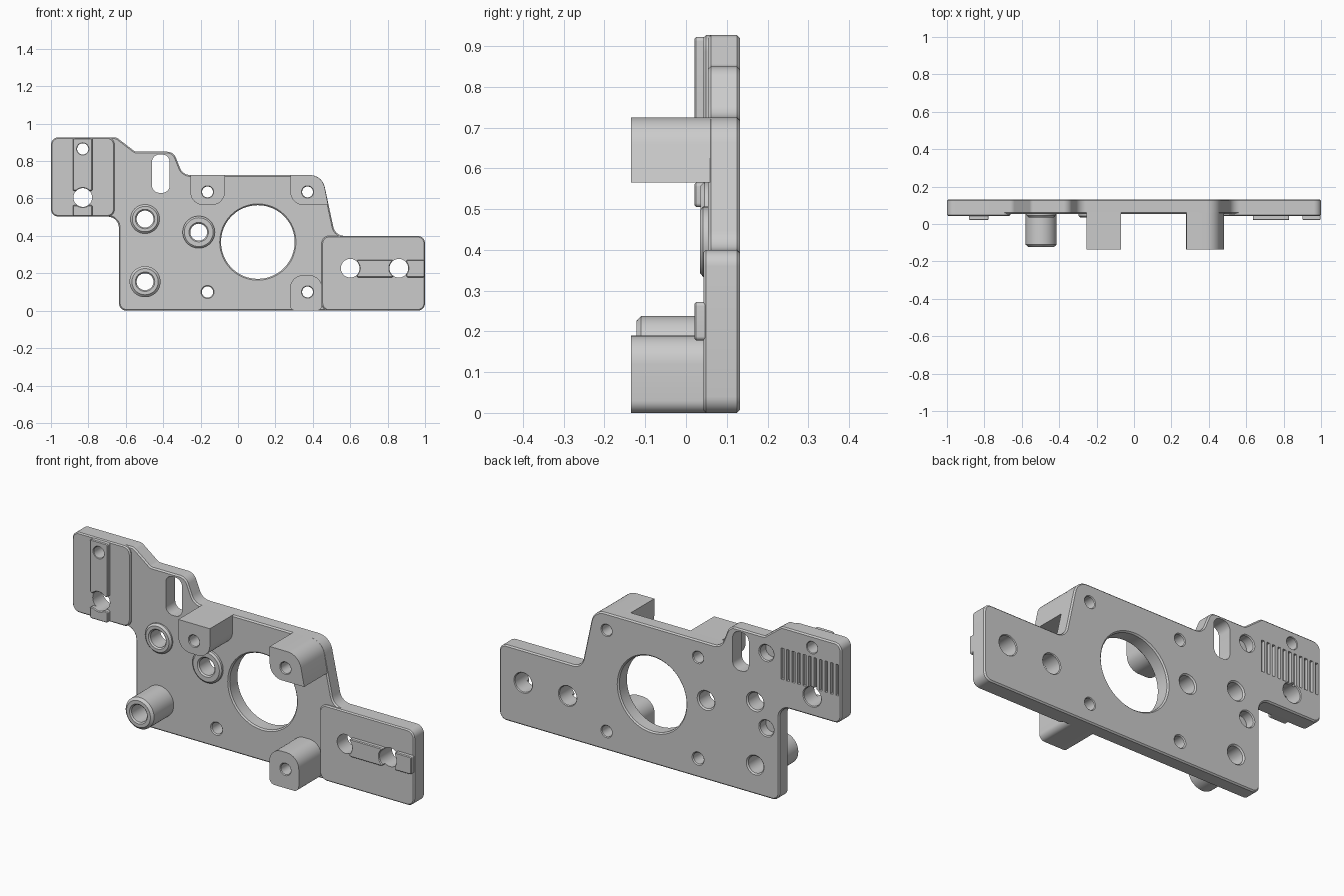
import bpy, bmesh, math
from mathutils import Vector

if "Cube" in bpy.data.objects:
    bpy.data.objects.remove(bpy.data.objects["Cube"])

grey = bpy.data.materials.new("plain_grey")
grey.use_nodes = True
grey.diffuse_color = (0.6, 0.6, 0.6, 1)
grey.node_tree.nodes["Principled BSDF"].inputs["Base Color"].default_value = grey.diffuse_color

BACK, PLATE, PAD, RAIL, POST = 0.132, 0.054, 0.043, 0.021, -0.135


def rounded(corners):
    """Outline in x, z with each corner (x, z, radius) turned into an arc."""
    out = []
    for i, (x, z, r) in enumerate(corners):
        p = Vector((x, z))
        a = (Vector(corners[i - 1][:2]) - p).normalized()
        b = (Vector(corners[(i + 1) % len(corners)][:2]) - p).normalized()
        if r == 0:
            out.append(p)
            continue
        half = a.angle(b) / 2
        centre = p + (a + b).normalized() * r / math.sin(half)
        start = p + a * r / math.tan(half) - centre
        end = p + b * r / math.tan(half) - centre
        sweep = start.angle_signed(end)
        for k in range(9):
            t = -sweep * k / 8
            c, s = math.cos(t), math.sin(t)
            out.append(centre + Vector((start.x * c - start.y * s, start.x * s + start.y * c)))
    return out


def loft(bm, rings):
    """Close a stack of equal-length rings into a solid."""
    rows = [[bm.verts.new(v) for v in ring] for ring in rings]
    faces = [bm.faces.new(rows[0]), bm.faces.new(rows[-1])]
    for lo, hi in zip(rows, rows[1:]):
        for i in range(len(lo)):
            faces.append(bm.faces.new((lo[i - 1], lo[i], hi[i], hi[i - 1])))
    bmesh.ops.recalc_face_normals(bm, faces=faces)


def prism(bm, corners, y0, y1):
    pts = rounded(corners)
    loft(bm, [[(p.x, y, p.y) for p in pts] for y in (y0, y1)])


def box(bm, x0, x1, z0, z1, y0, y1, r=0):
    prism(bm, [(x0, z0, r), (x1, z0, r), (x1, z1, r), (x0, z1, r)], y0, y1)


def lathe(bm, x, z, profile, n=48):
    """Round solid along y from (y, radius) pairs."""
    loft(bm, [[(x + r * math.cos(math.tau * i / n), y, z + r * math.sin(math.tau * i / n))
               for i in range(n)] for y, r in profile])


def make(name, bm):
    mesh = bpy.data.meshes.new(name)
    bm.to_mesh(mesh)
    bm.free()
    obj = bpy.data.objects.new(name, mesh)
    bpy.context.collection.objects.link(obj)
    mesh.materials.append(grey)
    return obj


parts = []


def part(name, build, *args, bevel=0):
    bm = bmesh.new()
    build(bm, *args)
    obj = make(name, bm)
    if bevel:
        mod = obj.modifiers.new("edge", "BEVEL")
        mod.width, mod.segments = bevel, 1
        mod.limit_method, mod.angle_limit = "ANGLE", math.radians(60)
    parts.append(obj)


# Main plate with both arms
part("main_plate", prism, [
    (-0.637, 0, 0.04), (1, 0, 0.04), (1, 0.4, 0.04), (0.52, 0.4, 0.06),
    (0.45, 0.725, 0.08), (-0.295, 0.725, 0.06), (-0.345, 0.85, 0.05),
    (-0.55, 0.85, 0.03), (-0.65, 0.927, 0.04), (-1, 0.927, 0.04),
    (-1, 0.503, 0.04), (-0.637, 0.503, 0.06)], PLATE, BACK, bevel=0.007)

# Raised pads on the arms
part("right_arm_pad", box, -1, -0.66, 0.503, 0.927, PAD, 0.07, 0.04, bevel=0.006)
part("left_arm_pad", box, 0.447, 1, 0, 0.4, PAD, 0.07, 0.04, bevel=0.006)

# Guide rails, split at the large holes
part("right_upper_rail", box, -0.883, -0.778, 0.64, 0.922, RAIL, 0.06, 0.01, bevel=0.004)
part("right_lower_rail", box, -0.883, -0.778, 0.505, 0.565, RAIL, 0.06, 0.01, bevel=0.004)
part("left_inner_rail", box, 0.635, 0.83, 0.178, 0.272, RAIL, 0.06, 0.01, bevel=0.004)
part("left_outer_rail", box, 0.9, 0.998, 0.178, 0.272, RAIL, 0.06, 0.01, bevel=0.004)

# Motor posts
part("upper_right_post", prism, [(-0.255, 0.565, 0.07), (-0.07, 0.565, 0.07),
     (-0.07, 0.725, 0), (-0.255, 0.725, 0)], POST, 0.07)
part("upper_left_post", prism, [(0.28, 0.565, 0.07), (0.482, 0.565, 0),
     (0.45, 0.725, 0.08), (0.28, 0.725, 0)], POST, 0.07)
part("lower_left_post", prism, [(0.278, 0, 0.03), (0.45, 0, 0.03),
     (0.45, 0.19, 0.07), (0.278, 0.19, 0.07)], POST, 0.07)

# Round bosses
part("tall_boss", lathe, -0.497, 0.155, [(-0.122, 0.07), (-0.11, 0.083), (0.07, 0.083)])
part("upper_boss", lathe, -0.497, 0.49, [(0.036, 0.068), (0.046, 0.078), (0.07, 0.078)])
part("centre_boss", lathe, -0.21, 0.42, [(0.034, 0.077), (0.042, 0.086), (0.07, 0.086)])

# Cutter holding every hole and the slot
cut = bmesh.new()


def hole(x, z, r, front, lip=0.007):
    lathe(cut, x, z, [(front - 0.05, r + lip), (front, r + lip), (front + lip, r),
                      (BACK - lip, r), (BACK, r + lip), (BACK + 0.05, r + lip)])


hole(0.106, 0.367, 0.197, PLATE)
for x, z in ((-0.163, 0.635), (0.372, 0.635), (0.372, 0.1)):
    hole(x, z, 0.029, POST, 0.004)
hole(-0.163, 0.1, 0.03, PLATE, 0.005)
hole(-0.83, 0.865, 0.03, RAIL, 0.003)
for x, z in ((-0.83, 0.605), (0.6, 0.227), (0.86, 0.227)):
    hole(x, z, 0.05, RAIL, 0.004)
hole(-0.497, 0.155, 0.045, -0.122)
hole(-0.497, 0.49, 0.045, 0.036)
hole(-0.21, 0.42, 0.045, 0.034)
for z in (0.765, 0.367):
    lathe(cut, -0.563, z, [(0.08, 0.04), (BACK - 0.005, 0.04), (BACK, 0.045), (0.2, 0.045)])
box(cut, -0.46, -0.365, 0.63, 0.835, 0, 0.2, 0.04)
hole_cutter = make("hole_cutter", cut)

# Cutter for the row of belt grooves on the back of the right arm
cut = bmesh.new()
for i in range(11):
    x = -0.985 + i * 0.032
    box(cut, x, x + 0.016, 0.65, 0.815, 0.115, 0.2)
groove_cutter = make("groove_cutter", cut)


def subtract(obj, cutter):
    mod = obj.modifiers.new("cut", "BOOLEAN")
    mod.object, mod.operation, mod.solver = cutter, "DIFFERENCE", "EXACT"


# Cut the parts, bake the result and smooth the round faces
subtract(parts[0], groove_cutter)
for obj in parts:
    subtract(obj, hole_cutter)
graph = bpy.context.evaluated_depsgraph_get()
baked = [bpy.data.meshes.new_from_object(o.evaluated_get(graph)) for o in parts]
for obj, mesh in zip(parts, baked):
    obj.modifiers.clear()
    obj.data = mesh
    obj.select_set(True)
for cutter in (hole_cutter, groove_cutter):
    bpy.data.objects.remove(cutter)
bpy.context.view_layer.objects.active = parts[0]
bpy.ops.object.shade_smooth_by_angle(angle=math.radians(30))
